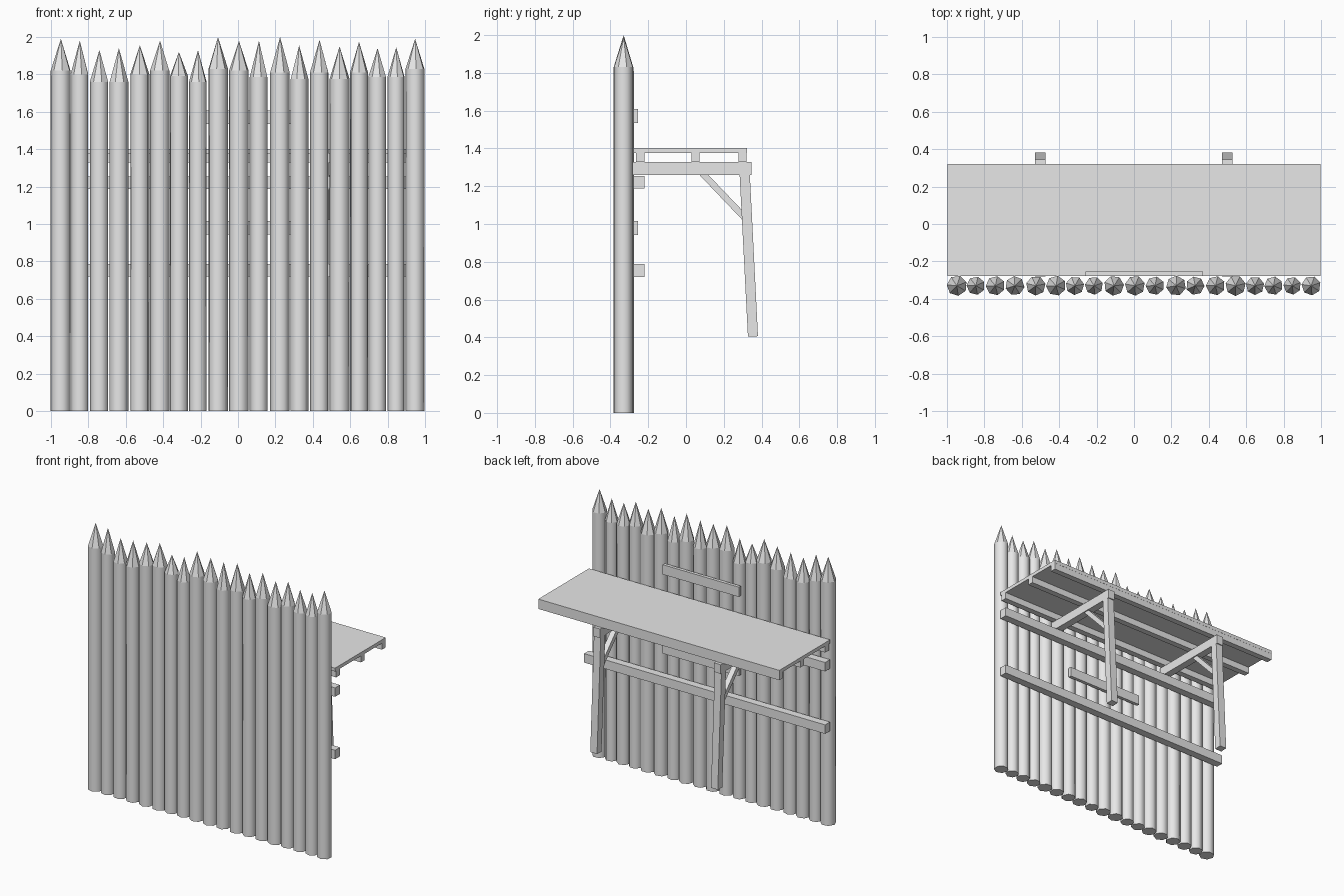
import bpy, math, random
from mathutils import Vector

random.seed(4)
if "Cube" in bpy.data.objects:
    bpy.data.objects.remove(bpy.data.objects["Cube"])

wood = bpy.data.materials.new("grey_wood")
wood.use_nodes = True
wood.diffuse_color = (0.8, 0.8, 0.8, 1)
wood.node_tree.nodes["Principled BSDF"].inputs["Base Color"].default_value = (0.8, 0.8, 0.8, 1)


def finish(name):
    ob = bpy.context.object
    ob.name = name
    ob.data.materials.append(wood)
    return ob


def box(name, x, y, z):
    """Box from (min, max) ranges."""
    ranges = (x, y, z)
    bpy.ops.mesh.primitive_cube_add(size=1, location=[(a + b) / 2 for a, b in ranges])
    bpy.context.object.scale = [b - a for a, b in ranges]
    bpy.ops.object.transform_apply(location=False, rotation=False, scale=True)
    return finish(name)


def slanted_beam(name, x, outline, width):
    """Beam with a side outline in (y, z), extruded along x."""
    n = len(outline)
    verts = [(x + s * width / 2, y, z) for s in (-1, 1) for y, z in outline]
    faces = [list(range(n))[::-1], list(range(n, 2 * n))]
    faces += [[i, (i + 1) % n, (i + 1) % n + n, i + n] for i in range(n)]
    mesh = bpy.data.meshes.new(name)
    mesh.from_pydata(verts, [], faces)
    mesh.materials.append(wood)
    bpy.context.collection.objects.link(bpy.data.objects.new(name, mesh))


# Log wall: centre x, radius, shoulder height, tip height
LOG_Y, SIDES = -0.33, 7
logs = [
    (-.947, .053, 1.82, 1.99), (-.846, .048, 1.80, 1.98), (-.741, .05, 1.76, 1.93),
    (-.637, .05, 1.76, 1.94), (-.525, .051, 1.80, 1.955), (-.417, .052, 1.82, 1.98),
    (-.316, .048, 1.79, 1.92), (-.214, .047, 1.76, 1.93), (-.107, .052, 1.83, 2.0),
    (.005, .052, 1.82, 1.98), (.112, .048, 1.785, 1.98), (.225, .052, 1.81, 2.0),
    (.327, .048, 1.775, 1.955), (.436, .05, 1.81, 1.985), (.543, .053, 1.775, 1.95),
    (.647, .048, 1.81, 1.975), (.746, .048, 1.785, 1.94), (.846, .046, 1.785, 1.945),
    (.947, .05, 1.83, 1.99),
]
for i, (x, r, shoulder, tip) in enumerate(logs, 1):
    turn = random.uniform(0, math.tau)
    bpy.ops.mesh.primitive_cylinder_add(vertices=SIDES, radius=r * 1.03, depth=shoulder,
                                        location=(x, LOG_Y, shoulder / 2), rotation=(0, 0, turn))
    finish(f"log_{i}")
    bpy.ops.object.shade_smooth_by_angle(angle=math.radians(60))
    bpy.ops.mesh.primitive_cone_add(vertices=SIDES, radius1=r * 1.03, depth=tip - shoulder,
                                    location=(x, LOG_Y, (tip + shoulder) / 2), rotation=(0, 0, turn))
    finish(f"log_point_{i}")

# Rails and short planks on the back of the wall
FULL = (-0.998, 0.998)
for name, z in (("lower_rail", (0.72, 0.787)), ("upper_rail", (1.187, 1.254))):
    box(name, FULL, (-0.277, -0.22), z)
for name, z in (("lower_plank", (0.943, 1.015)), ("upper_plank", (1.535, 1.608))):
    box(name, (-0.26, 0.37), (-0.277, -0.253), z)

# Walkway and the joists under it
box("walkway_deck", FULL, (-0.278, 0.322), (1.376, 1.402))
for name, y in (("inner_joist", -0.243), ("middle_joist", 0.05), ("outer_joist", 0.299)):
    box(name, FULL, (y - 0.022, y + 0.022), (1.328, 1.376))

# Walkway supports
for side, x in (("right", -0.502), ("left", 0.498)):
    box(side + "_crossbeam", (x - 0.028, x + 0.028), (-0.28, 0.346), (1.26, 1.328))
    slanted_beam(side + "_post", x,
                 [(0.284, 1.26), (0.328, 0.403), (0.381, 0.406), (0.338, 1.26)], 0.056)
    slanted_beam(side + "_brace", x,
                 [(0.071, 1.26), (0.3, 1.02), (0.3, 1.07), (0.118, 1.26)], 0.04)
